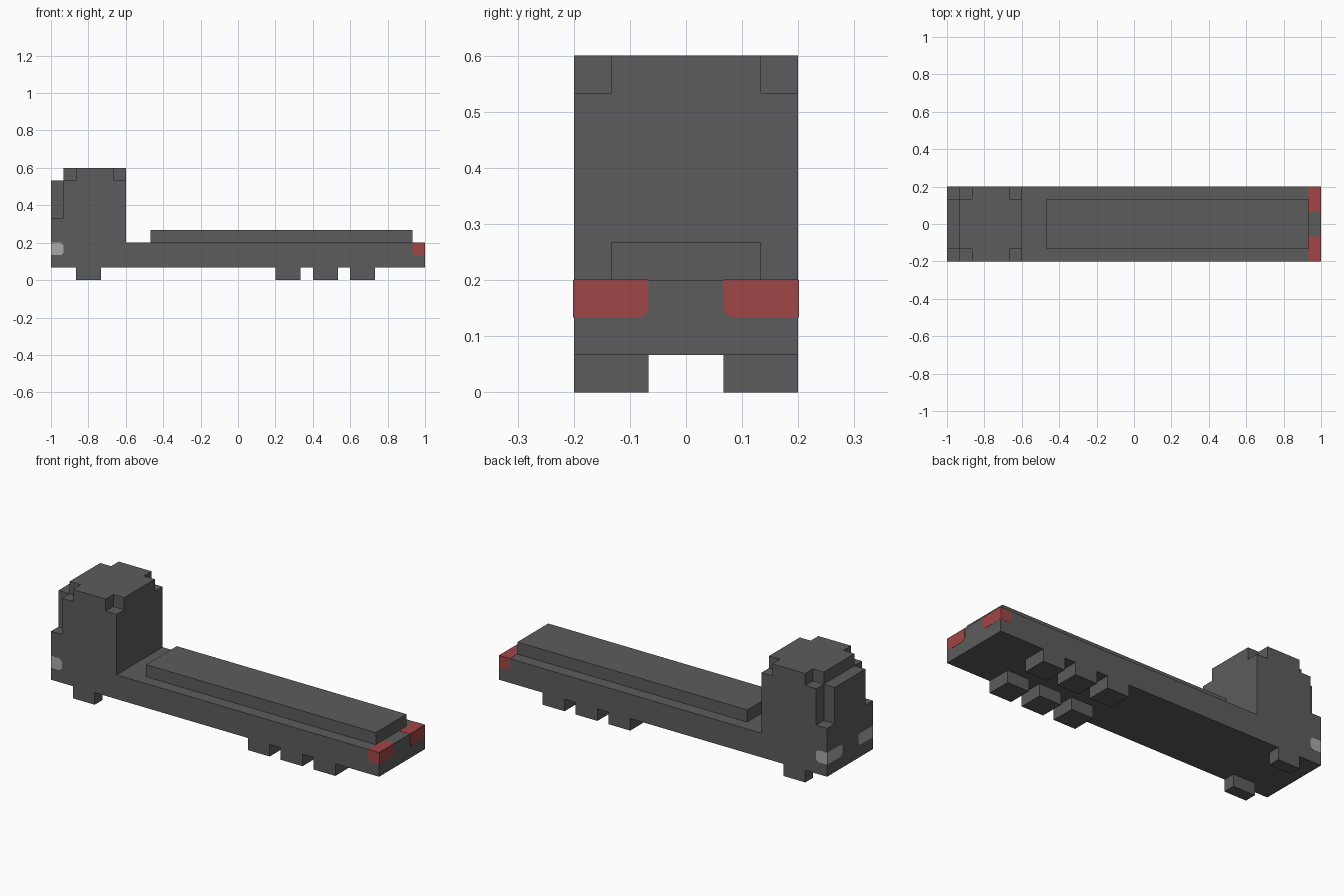
import bpy, bmesh
from mathutils import Vector

U = 1 / 15          # one block
T = 0.015           # plate half thickness, in blocks

cube = bpy.data.objects.get("Cube")
if cube:
    bpy.data.objects.remove(cube, do_unlink=True)


def material(name, rgb):
    m = bpy.data.materials.new(name)
    m.use_nodes = True
    m.diffuse_color = (*rgb, 1)
    bsdf = m.node_tree.nodes["Principled BSDF"]
    bsdf.inputs["Base Color"].default_value = (*rgb, 1)
    bsdf.inputs["Roughness"].default_value = 0.8
    return m


GREY = material("dark grey", (0.107, 0.107, 0.107))
RED = material("tail light red", (0.352, 0.061, 0.061))
PALE = material("headlight grey", (0.40, 0.40, 0.40))


def prism(name, pts, axis, lo, hi, mat):
    """Extrude a 2D outline (in blocks) along an axis from lo to hi."""
    def place(a, b, d):
        return Vector({"x": (d, a, b), "y": (a, d, b), "z": (a, b, d)}[axis]) * U

    bm = bmesh.new()
    low = [bm.verts.new(place(a, b, lo)) for a, b in pts]
    high = [bm.verts.new(place(a, b, hi)) for a, b in pts]
    bm.faces.new(low)
    bm.faces.new(high)
    n = len(pts)
    for i in range(n):
        j = (i + 1) % n
        bm.faces.new((low[i], low[j], high[j], high[i]))
    bmesh.ops.recalc_face_normals(bm, faces=bm.faces)
    me = bpy.data.meshes.new(name)
    bm.to_mesh(me)
    bm.free()
    me.materials.append(mat)
    ob = bpy.data.objects.new(name, me)
    bpy.context.collection.objects.link(ob)
    return ob


def box(name, x0, x1, y0, y1, z0, z1, mat=GREY):
    return prism(name, [(x0, y0), (x1, y0), (x1, y1), (x0, y1)], "z", z0, z1, mat)


def cut(target, cutter):
    """Subtract the cutter from the target, then discard it."""
    cutter.hide_render = True
    mod = target.modifiers.new("notch", "BOOLEAN")
    mod.operation = "DIFFERENCE"
    mod.solver = "EXACT"
    mod.object = cutter
    bpy.context.view_layer.objects.active = target
    bpy.ops.object.modifier_apply(modifier=mod.name)
    bpy.data.objects.remove(cutter, do_unlink=True)


# Chassis and cab share one side profile
body = prism("cab_and_chassis",
             [(-15, 1), (15, 1), (15, 3), (-9, 3), (-9, 9), (-14, 9), (-14, 8), (-15, 8)],
             "y", -3, 3, GREY)

# Stepped cab corners: windscreen pillars, then front and rear roof corners
for x0, x1, z0, z1 in ((-16, -14, 5, 8.5), (-14.5, -13, 8, 10), (-10, -8, 8, 10)):
    for y0, y1 in ((2, 4), (-4, -2)):
        cut(body, box("notch", x0, x1, y0, y1, z0, z1))

# Raised cargo bed
box("cargo_bed", -7, 14, -2, 2, 3, 4)

c = 0.2             # clipped corner of the lamps
for s, side in ((-1, "right"), (1, "left")):
    # Narrow front wheel and three wide rear wheels
    box("front_wheel_" + side, -13, -11, *sorted((2 * s, 3 * s)), 0, 1)
    for i, x in enumerate((3, 6, 9)):
        box(f"rear_wheel_{i + 1}_{side}", x, x + 2, *sorted((s, 3 * s)), 0, 1)

    # Headlights wrap around the front corners
    prism("headlight_side_" + side,
          [(-15, 2), (-14 - c, 2), (-14, 2 + c), (-14, 3 - c), (-14 - c, 3), (-15, 3)],
          "y", 3 * s - T, 3 * s + T, PALE)
    prism("headlight_front_" + side,
          [(3 * s, 2), ((1 + c) * s, 2), (s, 2 + c), (s, 3 - c), ((1 + c) * s, 3), (3 * s, 3)],
          "x", -15 - T, -15 + T, PALE)

    # Tail lights wrap around the rear top corners
    prism("tail_light_side_" + side,
          [(15, 2), (14 + c, 2), (14, 2 + c), (14, 3), (15, 3)],
          "y", 3 * s - T, 3 * s + T, RED)
    prism("tail_light_rear_" + side,
          [(3 * s, 2), ((1 + c) * s, 2), (s, 2 + c), (s, 3), (3 * s, 3)],
          "x", 15 - T, 15 + T, RED)
    prism("tail_light_top_" + side,
          [(14, s), (15, s), (15, 3 * s), (14, 3 * s)],
          "z", 3 - T, 3 + T, RED)
